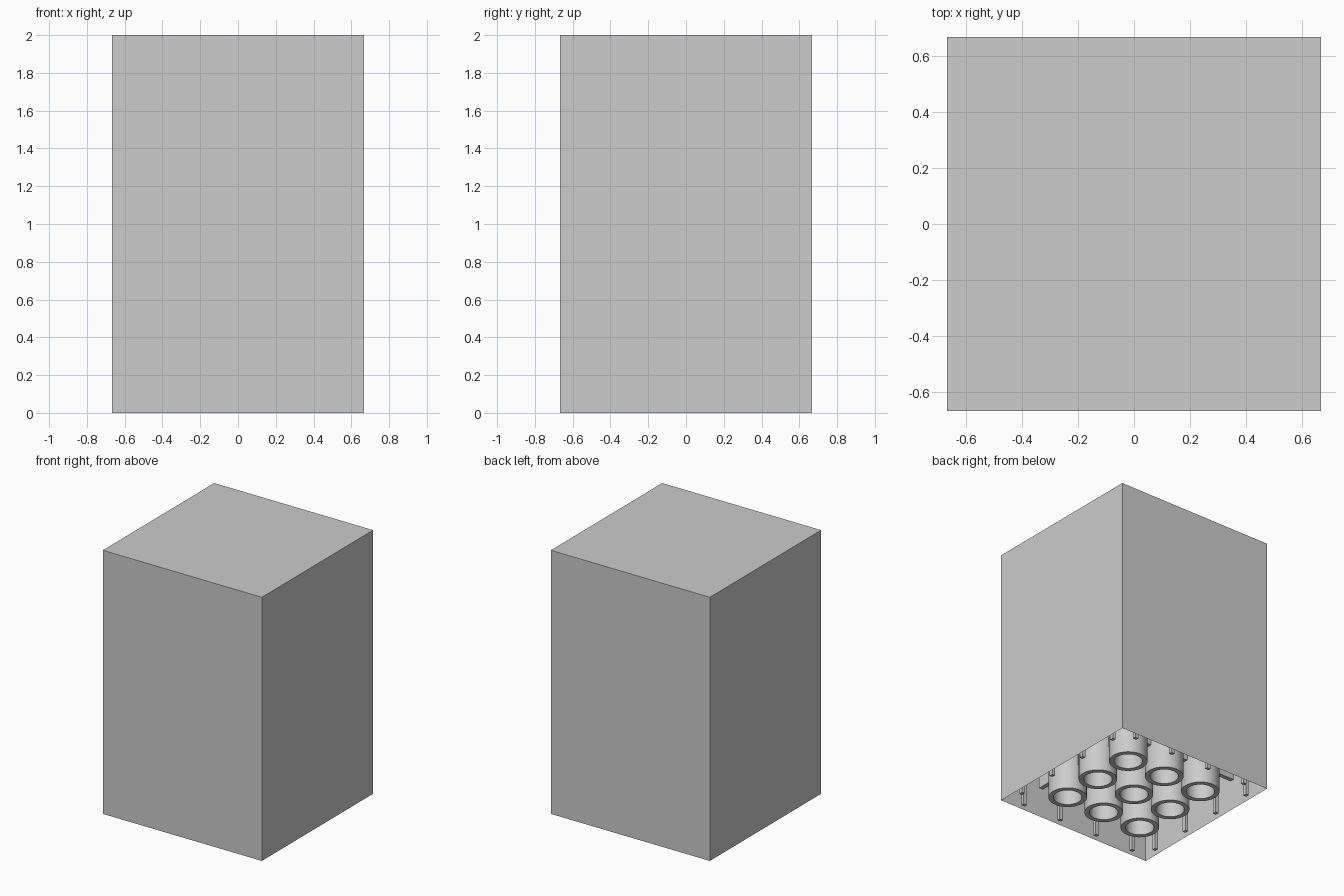
import bpy, bmesh
from math import radians
from mathutils import Matrix, Vector

cube = bpy.data.objects.get("Cube")
if cube:
    bpy.data.objects.remove(cube, do_unlink=True)

HALF, HEIGHT, WALL = 0.667, 2.0, 0.05
PITCH = 0.333
CEILING = HEIGHT - WALL
INNER = HALF - WALL
TUBE_OUT, TUBE_IN = 0.136, 0.1

grey = bpy.data.materials.new("light_grey")
grey.use_nodes = True
grey.diffuse_color = (0.604, 0.604, 0.604, 1)
grey.node_tree.nodes["Principled BSDF"].inputs["Base Color"].default_value = grey.diffuse_color


def finish(name, bm):
    bmesh.ops.recalc_face_normals(bm, faces=bm.faces)
    mesh = bpy.data.meshes.new(name)
    bm.to_mesh(mesh)
    bm.free()
    mesh.materials.append(grey)
    obj = bpy.data.objects.new(name, mesh)
    bpy.context.collection.objects.link(obj)
    return obj


def add_box(bm, low, high, turn=0):
    low, high = Vector(low), Vector(high)
    matrix = (Matrix.Rotation(radians(turn), 4, 'Z')
              @ Matrix.Translation((low + high) / 2)
              @ Matrix.Diagonal((*(high - low), 1)))
    bmesh.ops.create_cube(bm, size=1, matrix=matrix)


# Hollow block, open underneath
bm = bmesh.new()
add_box(bm, (-HALF, -HALF, 0), (HALF, HALF, HEIGHT))
bottom = [f for f in bm.faces if f.normal.z < -0.9]
bmesh.ops.inset_region(bm, faces=bottom, thickness=WALL)
bmesh.ops.translate(bm, verts=bottom[0].verts, vec=(0, 0, CEILING))
finish("block_shell", bm)

# Tubes, spun from a rectangular wall section
for row in (-1, 0, 1):
    for column in (-1, 0, 1):
        bm = bmesh.new()
        section = [bm.verts.new((r, 0, z)) for r, z in
                   ((TUBE_IN, CEILING), (TUBE_IN, 0), (TUBE_OUT, 0), (TUBE_OUT, CEILING))]
        edges = [bm.edges.new(pair) for pair in zip(section, section[1:])]
        bmesh.ops.spin(bm, geom=section + edges, cent=(0, 0, 0), axis=(0, 0, 1),
                       angle=radians(360), steps=40, use_merge=True)
        bmesh.ops.remove_doubles(bm, verts=bm.verts, dist=0.0001)
        tube = finish("tube", bm)
        tube.location = (column * PITCH, row * PITCH, 0)
        bpy.ops.object.select_all(action='DESELECT')
        tube.select_set(True)
        bpy.context.view_layer.objects.active = tube
        bpy.ops.object.shade_smooth_by_angle(angle=radians(40))

# Narrow grip ribs on the inside of each wall
bm = bmesh.new()
for turn in (0, 90, 180, 270):
    for step in (-1.5, -0.5, 0.5, 1.5):
        x = step * PITCH
        add_box(bm, (x - 0.015, INNER - 0.015, 0), (x + 0.015, INNER + 0.01, CEILING), turn)
finish("wall_ribs", bm)

# Raised webs joining the tubes to the walls and to each other
bm = bmesh.new()
edge = TUBE_OUT - 0.01
for turn in (0, 90, 180, 270):
    for step in (-1, 0, 1):
        x = step * PITCH
        for start, end in ((PITCH + edge, INNER + 0.01), (edge, PITCH - edge)):
            add_box(bm, (x - 0.017, start, 0.2), (x + 0.017, end, CEILING), turn)
finish("tube_webs", bm)
